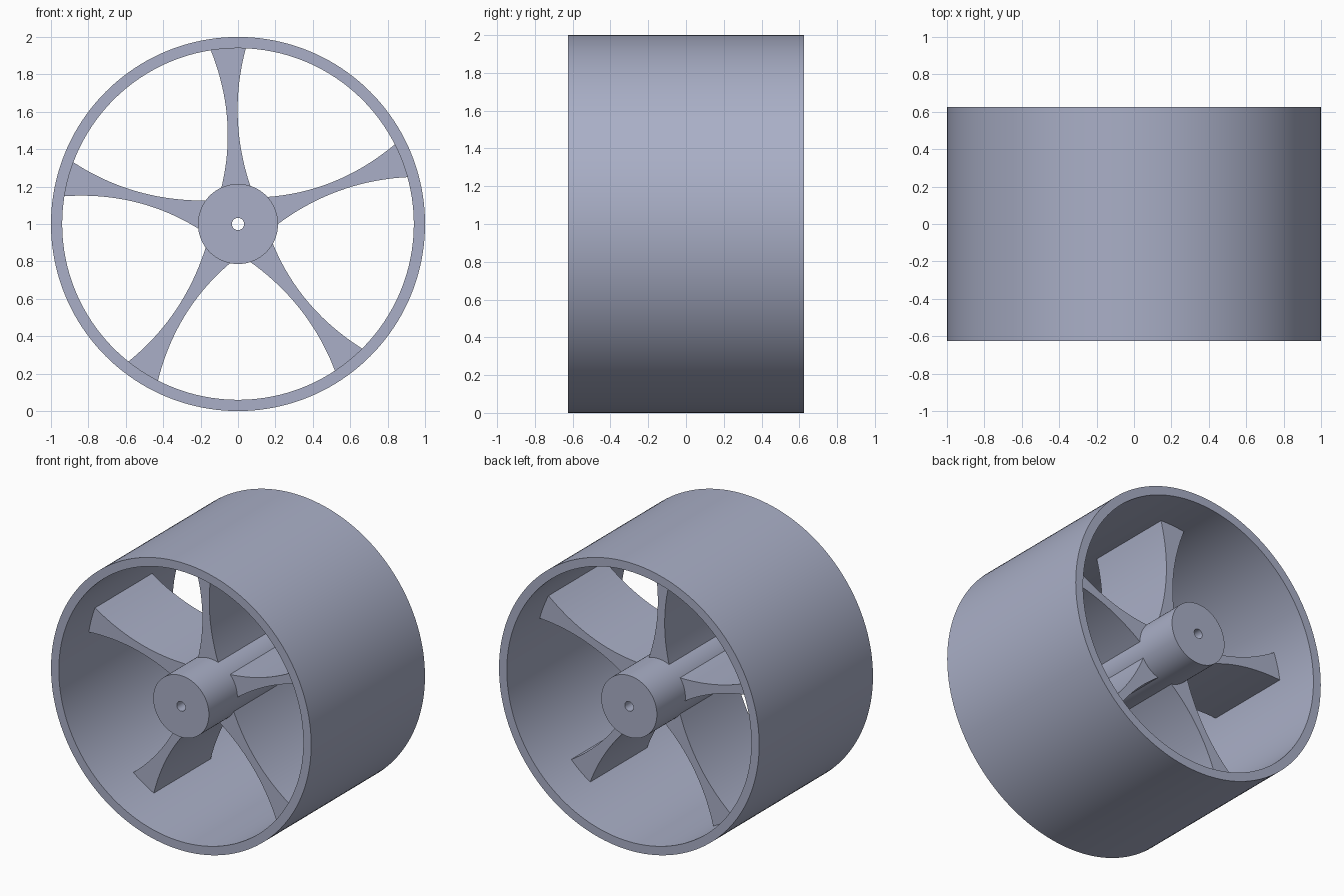
import bpy, bmesh, math
from mathutils import Matrix, Vector

cube = bpy.data.objects.get("Cube")
if cube:
    bpy.data.objects.remove(cube, do_unlink=True)

HALF_WIDTH = 0.625      # rim and hub, along y
SPOKE_HALF = 0.3125     # spokes, along y
CENTRE = Vector((0, 0, 1))

metal = bpy.data.materials.new("blue_grey_metal")
metal.use_nodes = True
colour = (0.40, 0.43, 0.57, 1)
metal.diffuse_color = colour
metal.node_tree.nodes["Principled BSDF"].inputs["Base Color"].default_value = colour


def finish(name, bm):
    """Turn a bmesh into a smooth-shaded object with sharp edges."""
    bmesh.ops.recalc_face_normals(bm, faces=bm.faces)
    mesh = bpy.data.meshes.new(name)
    bm.to_mesh(mesh)
    bm.free()
    mesh.materials.append(metal)
    obj = bpy.data.objects.new(name, mesh)
    obj.location = CENTRE
    bpy.context.collection.objects.link(obj)
    bpy.ops.object.select_all(action='DESELECT')
    obj.select_set(True)
    bpy.context.view_layer.objects.active = obj
    bpy.ops.object.shade_smooth_by_angle(angle=math.radians(30))
    return obj


def tube(name, outer, inner, steps):
    """Revolve a rectangular section around the y axis."""
    bm = bmesh.new()
    section = [(inner, -HALF_WIDTH), (outer, -HALF_WIDTH),
               (outer, HALF_WIDTH), (inner, HALF_WIDTH)]
    verts = [bm.verts.new((r, y, 0)) for r, y in section]
    edges = [bm.edges.new((verts[i], verts[(i + 1) % 4])) for i in range(4)]
    bmesh.ops.spin(bm, geom=verts + edges, cent=(0, 0, 0), axis=(0, 1, 0),
                   angle=math.tau, steps=steps, use_merge=True)
    bmesh.ops.remove_doubles(bm, verts=bm.verts, dist=1e-5)
    return finish(name, bm)


def bowed_edge(start, end, sag, count=20):
    """Points from start to end, bowed sideways by sag in the middle."""
    points = []
    for i in range(count + 1):
        t = i / count
        x = start[0] + (end[0] - start[0]) * t + sag * 4 * t * (1 - t)
        points.append((x, start[1] + (end[1] - start[1]) * t))
    return points


def spoke(name, angle):
    """Waisted blade from hub to rim, extruded along y."""
    left = bowed_edge((-0.09, 0.190), (-0.146, 0.930), 0.06)
    right = bowed_edge((0.067, 0.200), (0.042, 0.940), -0.056)
    tip = [(0.942 * math.sin(a), 0.942 * math.cos(a))
           for a in (-0.11, -0.055, 0.0)]
    bm = bmesh.new()
    outline = left + tip + right[::-1]
    face = bm.faces.new([bm.verts.new((x, -SPOKE_HALF, z)) for x, z in outline])
    swept = bmesh.ops.extrude_face_region(bm, geom=[face], use_keep_orig=True)
    moved = [v for v in swept["geom"] if isinstance(v, bmesh.types.BMVert)]
    bmesh.ops.translate(bm, verts=moved, vec=(0, 2 * SPOKE_HALF, 0))
    bmesh.ops.rotate(bm, verts=bm.verts, cent=(0, 0, 0),
                     matrix=Matrix.Rotation(angle, 3, 'Y'))
    return finish(name, bm)


# Wide outer band and the drilled hub
tube("rim", 1.0, 0.94, 160)
tube("hub", 0.214, 0.033, 96)

# Five equally spaced spokes
for i in range(5):
    spoke(f"spoke_{i + 1}", i * math.tau / 5)
